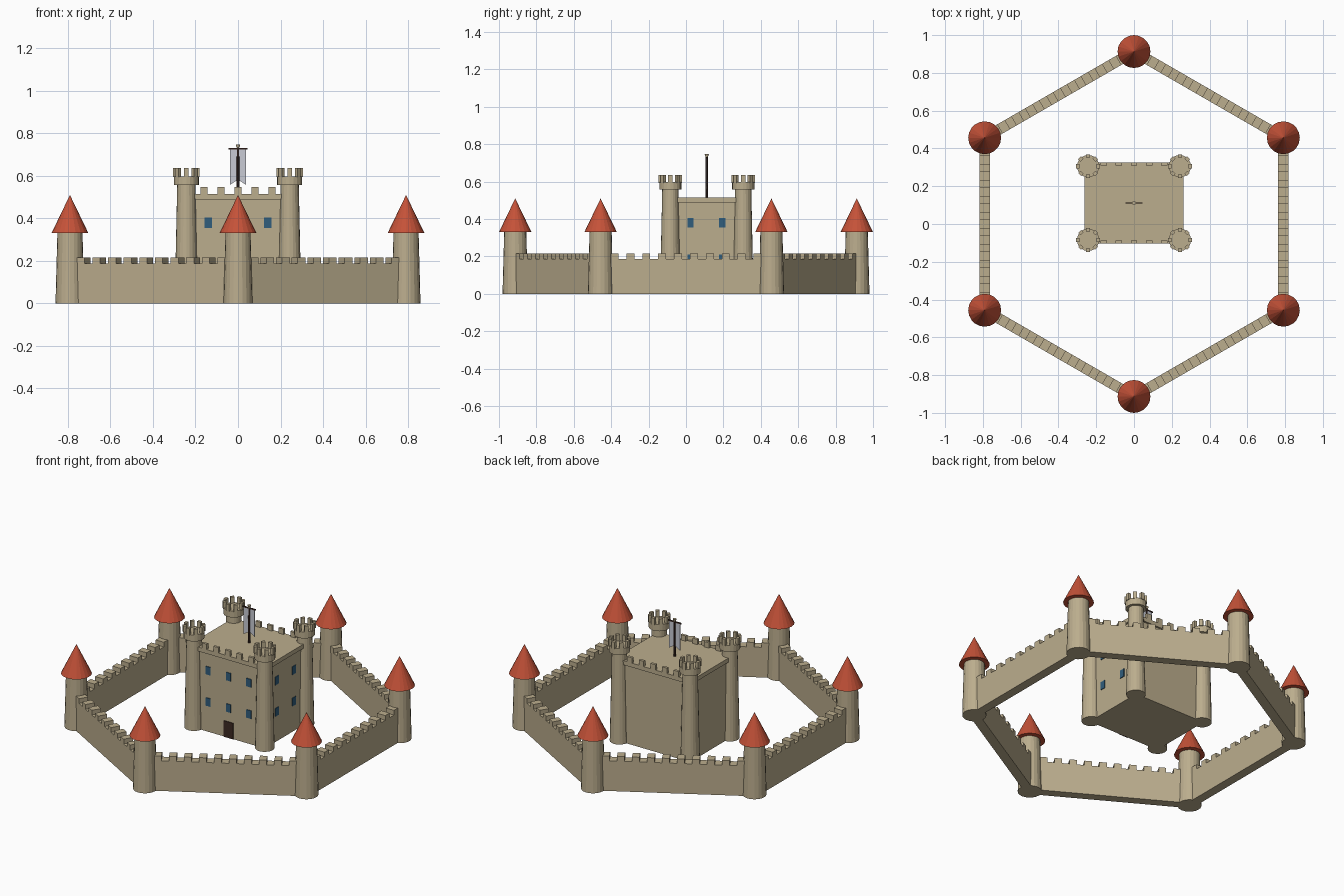
import bpy, bmesh, math
from mathutils import Matrix, Vector

cube = bpy.data.objects.get("Cube")
if cube:
    bpy.data.objects.remove(cube, do_unlink=True)


def material(name, rgb):
    mat = bpy.data.materials.new(name)
    mat.use_nodes = True
    mat.diffuse_color = (*rgb, 1)
    mat.node_tree.nodes["Principled BSDF"].inputs["Base Color"].default_value = (*rgb, 1)
    return mat


STONE = material("sand stone", (0.50, 0.42, 0.27))
TILE = material("red roof tile", (0.56, 0.085, 0.04))
GLASS = material("blue window", (0.03, 0.11, 0.20))
WOOD = material("dark wood", (0.045, 0.022, 0.016))
CLOTH = material("pale cloth", (0.58, 0.60, 0.66))


def finish(bm, name, mat, place=Matrix()):
    mesh = bpy.data.meshes.new(name)
    bm.to_mesh(mesh)
    bm.free()
    mesh.materials.append(mat)
    obj = bpy.data.objects.new(name, mesh)
    obj.matrix_world = place
    bpy.context.collection.objects.link(obj)
    return obj


def add_box(bm, center, size, turn=Matrix()):
    m = turn @ Matrix.Translation(center) @ Matrix.Diagonal((*size, 1))
    bmesh.ops.create_cube(bm, size=1, matrix=m)


def add_drum(bm, r1, r2, z1, z2, sides=20):
    bmesh.ops.create_cone(bm, cap_ends=True, segments=sides, radius1=r1, radius2=r2,
                          depth=z2 - z1, matrix=Matrix.Translation((0, 0, (z1 + z2) / 2)))


# Outer ring: six roofed towers joined by crenellated walls
RING = 0.913
WALL_H, WALL_T, PITCH, MERLONS = 0.187, 0.056, 0.085, 10
corners = [Vector((RING * math.cos(a), RING * math.sin(a), 0))
           for a in (math.radians(30 + 60 * i) for i in range(6))]

for i, corner in enumerate(corners):
    spot = Matrix.Translation(corner)
    bm = bmesh.new()
    add_drum(bm, 0.068, 0.059, 0, 0.335)
    finish(bm, f"ring_tower_{i + 1}", STONE, spot)
    bm = bmesh.new()
    add_drum(bm, 0.087, 0, 0.33, 0.51)
    finish(bm, f"ring_tower_roof_{i + 1}", TILE, spot)

    span = corners[(i + 1) % 6] - corner
    bm = bmesh.new()
    add_box(bm, (0, 0, WALL_H / 2), (span.length, WALL_T, WALL_H))
    for k in range(MERLONS):
        x = (k - (MERLONS - 1) / 2) * PITCH
        add_box(bm, (x, 0, WALL_H + 0.014), (PITCH / 2, WALL_T, 0.03))
    turn = Matrix.Rotation(math.atan2(span.y, span.x), 4, "Z")
    finish(bm, f"ring_wall_{i + 1}", STONE, Matrix.Translation(corner + span / 2) @ turn)

# Keep: block with roof slab and merlons on the front and back edges
KEEP = Matrix.Translation((0, 0.111, 0))
HX, HY = 0.248, 0.203
bm = bmesh.new()
add_box(bm, (0, 0, 0.245), (2 * HX, 2 * HY, 0.49))
finish(bm, "keep_body", STONE, KEEP)

bm = bmesh.new()
add_box(bm, (0, 0, 0.501), (0.524, 0.428, 0.026))
for side in (-1, 1):
    for k in range(-2, 3):
        add_box(bm, (k * 0.08, side * 0.206, 0.529), (0.034, 0.016, 0.036))
finish(bm, "keep_parapet", STONE, KEEP)

# Keep corner turrets with crenellated heads
for sx in (-1, 1):
    for sy in (-1, 1):
        bm = bmesh.new()
        add_drum(bm, 0.055, 0.043, 0, 0.56)
        add_drum(bm, 0.059, 0.059, 0.557, 0.598)
        for k in range(8):
            turn = Matrix.Rotation(k * math.pi / 4, 4, "Z")
            add_box(bm, (0.054, 0, 0.615), (0.018, 0.022, 0.042), turn)
        side = ("front" if sy < 0 else "back") + ("_left" if sx > 0 else "_right")
        finish(bm, "turret_" + side, STONE, KEEP @ Matrix.Translation((sx * 0.243, sy * 0.195, 0)))

# Windows on the front and the left side, in two rows
bm = bmesh.new()
for z in (0.185, 0.38):
    for x in (-0.14, 0, 0.14):
        add_box(bm, (x, -HY, z), (0.033, 0.008, 0.05))
    for y in (-0.087, 0.083):
        add_box(bm, (HX, y, z), (0.008, 0.033, 0.05))
finish(bm, "keep_windows", GLASS, KEEP)

# Door
bm = bmesh.new()
add_box(bm, (0, -HY, 0.05), (0.066, 0.008, 0.1))
finish(bm, "keep_door", WOOD, KEEP)

# Flagpole with crossbar, finial and swallow-tailed banner
bm = bmesh.new()
add_drum(bm, 0.007, 0.006, 0.5, 0.735, 10)
add_box(bm, (0, 0, 0.728), (0.09, 0.007, 0.007))
finish(bm, "flagpole", WOOD, KEEP)

bm = bmesh.new()
add_drum(bm, 0.007, 0.011, 0.733, 0.747, 10)
finish(bm, "flagpole_finial", STONE, KEEP)

bm = bmesh.new()
outline = [(-0.038, 0.726), (-0.038, 0.558), (0, 0.582), (0.038, 0.558), (0.038, 0.726)]
face = bm.faces.new([bm.verts.new((x, -0.001, z)) for x, z in outline])
back = bmesh.ops.extrude_face_region(bm, geom=[face])
bmesh.ops.translate(bm, vec=(0, 0.002, 0),
                    verts=[v for v in back["geom"] if isinstance(v, bmesh.types.BMVert)])
bmesh.ops.recalc_face_normals(bm, faces=bm.faces)
finish(bm, "banner", CLOTH, KEEP)
